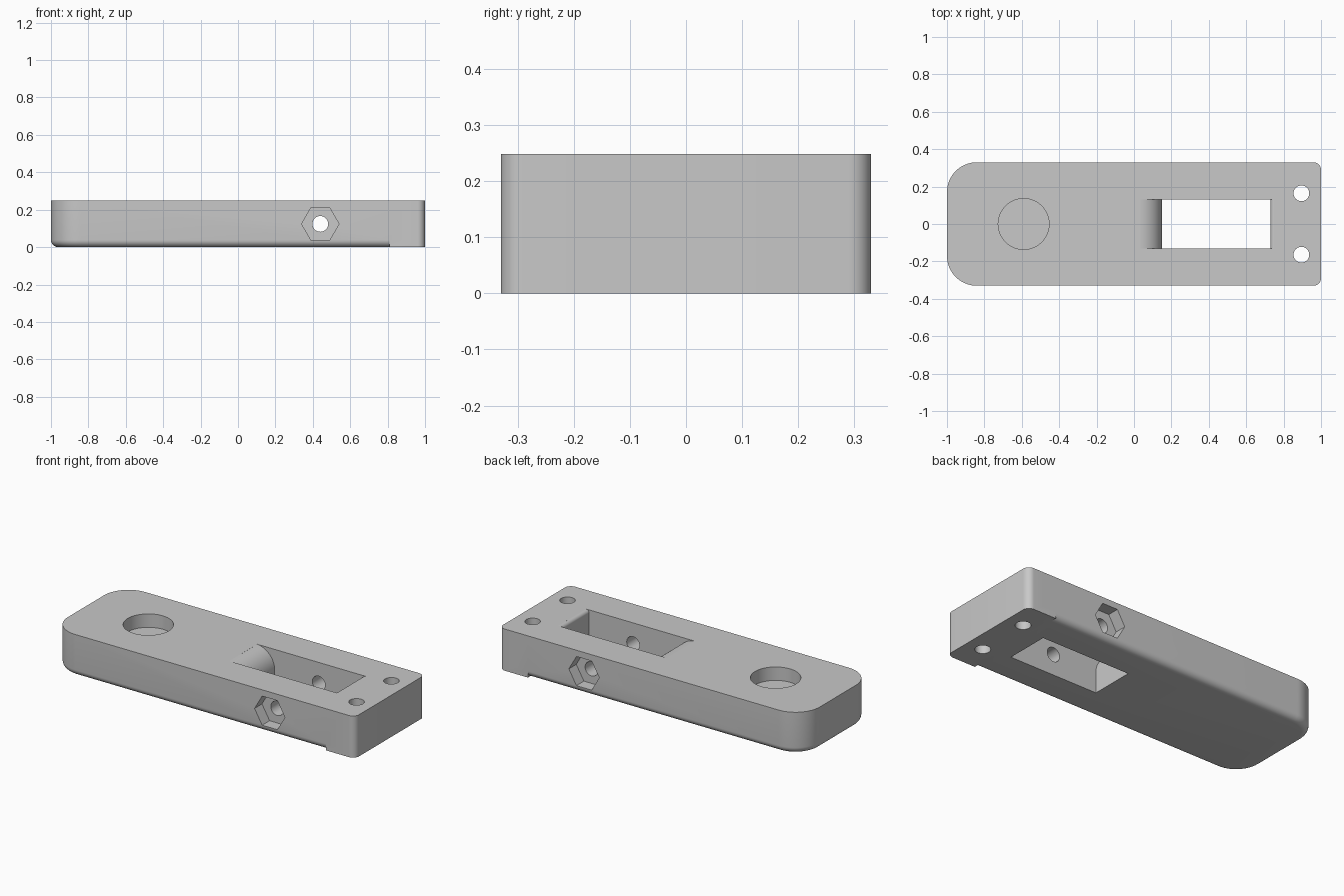
import bpy, bmesh
from math import sin, cos, pi, radians
from mathutils import Matrix, Vector

if "Cube" in bpy.data.objects:
    bpy.data.objects.remove(bpy.data.objects["Cube"])

HALF_W, H = 0.33, 0.248
BIG_R, SMALL_R, EDGE_R = 0.16, 0.04, 0.038
BLOCK_X = 0.81

grey = bpy.data.materials.new("plain_grey")
grey.use_nodes = True
grey.diffuse_color = (0.58, 0.58, 0.58, 1)
grey.node_tree.nodes["Principled BSDF"].inputs["Base Color"].default_value = grey.diffuse_color


def arc(cx, cy, r, start, end, steps):
    angles = [radians(start + (end - start) * i / steps) for i in range(steps + 1)]
    return [(cx + r * cos(a), cy + r * sin(a)) for a in angles]


def loft(name, rings):
    """Join matching rings of points into a closed solid."""
    bm = bmesh.new()
    rows = [[bm.verts.new(p) for p in ring] for ring in rings]
    n = len(rows[0])
    for a, b in zip(rows, rows[1:]):
        for i in range(n):
            j = (i + 1) % n
            bm.faces.new((a[i], a[j], b[j], b[i]))
    bm.faces.new(rows[0][::-1])
    bm.faces.new(rows[-1])
    bmesh.ops.recalc_face_normals(bm, faces=bm.faces)
    mesh = bpy.data.meshes.new(name)
    bm.to_mesh(mesh)
    bm.free()
    mesh.materials.append(grey)
    ob = bpy.data.objects.new(name, mesh)
    bpy.context.collection.objects.link(ob)
    return ob


def cylinder(name, centre, r, depth, sides, axis="Z"):
    turn = Matrix.Rotation(pi / 2, 3, "X") if axis == "Y" else Matrix.Identity(3)
    circle = arc(0, 0, r, 0, 360, sides)[:-1]
    return loft(name, [[Vector(centre) + turn @ Vector((x, y, z)) for x, y in circle]
                       for z in (-depth / 2, depth / 2)])


def combine(target, other, operation):
    mod = target.modifiers.new(other.name, "BOOLEAN")
    mod.operation, mod.solver, mod.object = operation, "EXACT", other
    bpy.context.view_layer.objects.active = target
    bpy.ops.object.modifier_apply(modifier=mod.name)
    bpy.data.objects.remove(other)


def handle_ring(inset, z):
    r = BIG_R - inset
    x, y = -1 + BIG_R, HALF_W - BIG_R
    pts = [(0.9, HALF_W - inset)] + arc(x, y, r, 90, 180, 16)
    pts += arc(x, -y, r, 180, 270, 16) + [(0.9, -HALF_W + inset)]
    return [(px, py, z) for px, py in pts]


# Long rounded body with a softened bottom edge
rings = []
for i in range(9):
    a = pi / 2 * i / 8
    rings.append(handle_ring(EDGE_R * (1 - sin(a)), EDGE_R * (1 - cos(a))))
body = loft("handle_body", rings + [handle_ring(0, H)])

# Square-edged end block
cx, cy = 1 - SMALL_R, HALF_W - SMALL_R
outline = [(BLOCK_X, -HALF_W)] + arc(cx, -cy, SMALL_R, -90, 0, 10)
outline += arc(cx, cy, SMALL_R, 0, 90, 10) + [(BLOCK_X, HALF_W)]
block = loft("end_block", [[(x, y, z) for x, y in outline] for z in (0, H)])
combine(body, block, "UNION")

# Through slot with rounded lead-in ends
R, r = 0.124, 0.02
profile = arc(0.15 - R, H - R, R, 0, 86, 16)
profile = [(0.15, -0.1)] + profile + [(profile[-1][0], 0.4)]
right = arc(0.73 + r, H - r, r, 94, 180, 8)
profile += [(right[0][0], 0.4)] + right + [(0.73, -0.1)]
slot = loft("slot_cutter", [[(x, y, z) for x, z in profile] for y in (-0.131, 0.131)])
combine(body, slot, "DIFFERENCE")

# Shallow round recess
combine(body, cylinder("recess_cutter", (-0.59, 0, H), 0.136, 0.16, 64), "DIFFERENCE")

# Cross bolt hole, hexagonal pockets and the pair of end holes
combine(body, cylinder("bolt_cutter", (0.44, 0, H / 2), 0.042, 1, 40, "Y"), "DIFFERENCE")
for side in (-1, 1):
    hexagon = cylinder("hex_cutter", (0.44, side * HALF_W, H / 2), 0.1, 0.14, 6, "Y")
    combine(body, hexagon, "DIFFERENCE")
    hole = cylinder("end_hole_cutter", (0.895, side * 0.164, H / 2), 0.042, 1, 40)
    combine(body, hole, "DIFFERENCE")

bpy.ops.object.select_all(action="DESELECT")
body.select_set(True)
bpy.context.view_layer.objects.active = body
bpy.ops.object.shade_smooth_by_angle(angle=radians(30))
